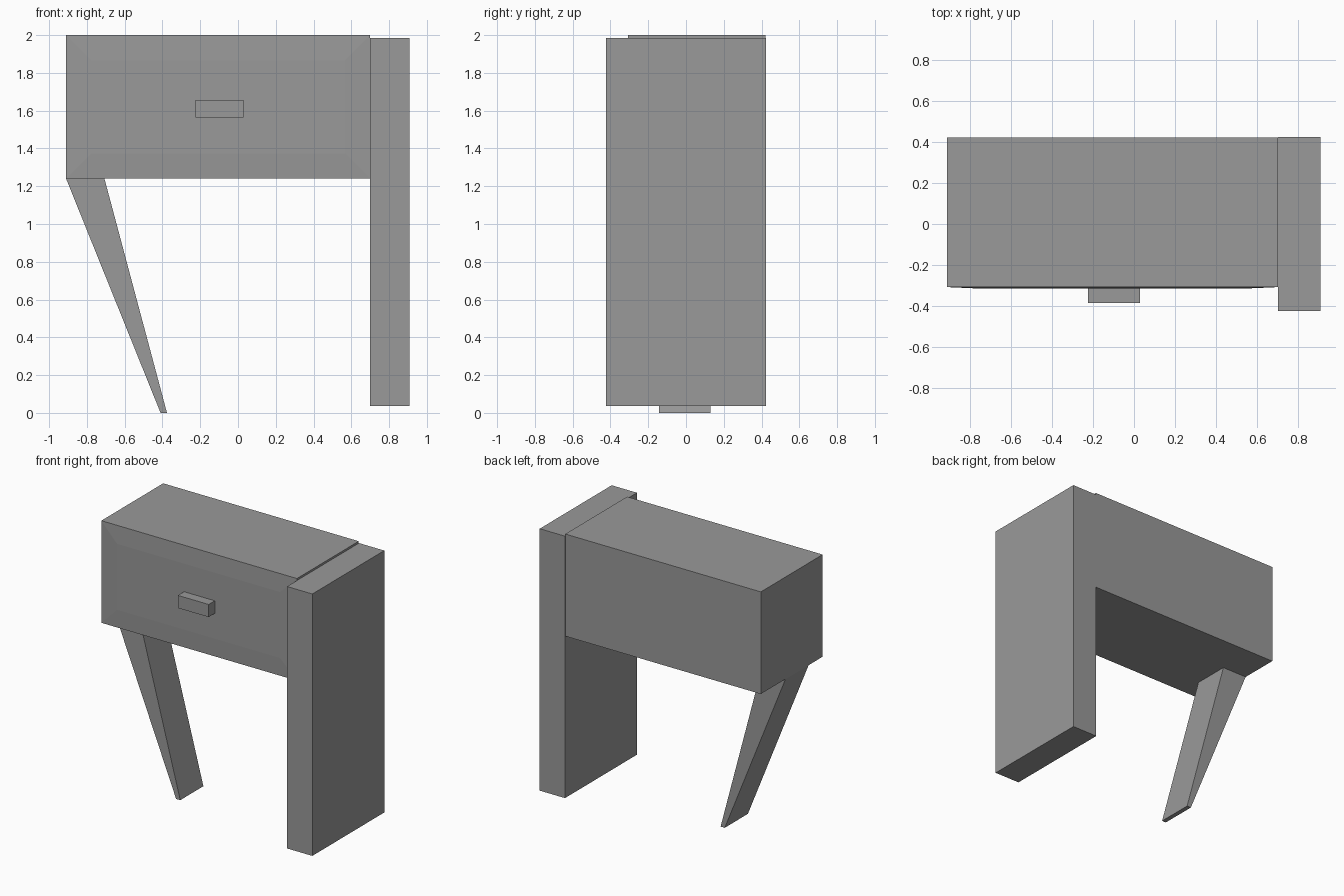
import bpy, bmesh
from mathutils import Vector

if "Cube" in bpy.data.objects:
    bpy.data.objects.remove(bpy.data.objects["Cube"])

grey = bpy.data.materials.new("mid grey")
grey.diffuse_color = (0.32, 0.32, 0.32, 1)
grey.use_nodes = True
grey.node_tree.nodes["Principled BSDF"].inputs["Base Color"].default_value = grey.diffuse_color


def finish(name, bm):
    bmesh.ops.recalc_face_normals(bm, faces=bm.faces)
    mesh = bpy.data.meshes.new(name)
    bm.to_mesh(mesh)
    bm.free()
    mesh.materials.append(grey)
    obj = bpy.data.objects.new(name, mesh)
    bpy.context.collection.objects.link(obj)
    return obj


def box_bm(lo, hi):
    bm = bmesh.new()
    bmesh.ops.create_cube(bm, size=1)
    lo, hi = Vector(lo), Vector(hi)
    for v in bm.verts:
        v.co = (lo + hi) / 2 + v.co * (hi - lo)
    return bm


# Drawer case with a very shallow raised panel on the front
bm = box_bm((-0.91, -0.307, 1.24), (0.70, 0.42, 2.0))
bm.normal_update()
front = [f for f in bm.faces if f.normal.y < -0.9]
bmesh.ops.inset_region(bm, faces=front, thickness=0.19, depth=0.006)
finish("drawer_case", bm)

# Drawer handle
finish("drawer_handle", box_bm((-0.225, -0.385, 1.563), (0.028, -0.308, 1.657)))

# Slab standing at the right end
finish("side_slab", box_bm((0.70, -0.423, 0.036), (0.908, 0.423, 1.985)))

# Slanted tapering leg: front profile extruded along y
bm = bmesh.new()
profile = [(-0.91, 1.24), (-0.707, 1.24), (-0.376, 0), (-0.41, 0)]
face = bm.faces.new([bm.verts.new((x, -0.142, z)) for x, z in profile])
ext = bmesh.ops.extrude_face_region(bm, geom=[face])
verts = [g for g in ext["geom"] if isinstance(g, bmesh.types.BMVert)]
bmesh.ops.translate(bm, verts=verts, vec=(0, 0.272, 0))
# Close the start cap when the extrusion removed it
holes = [e for e in bm.edges if e.is_boundary]
if holes:
    bmesh.ops.holes_fill(bm, edges=holes)
finish("slanted_leg", bm)
